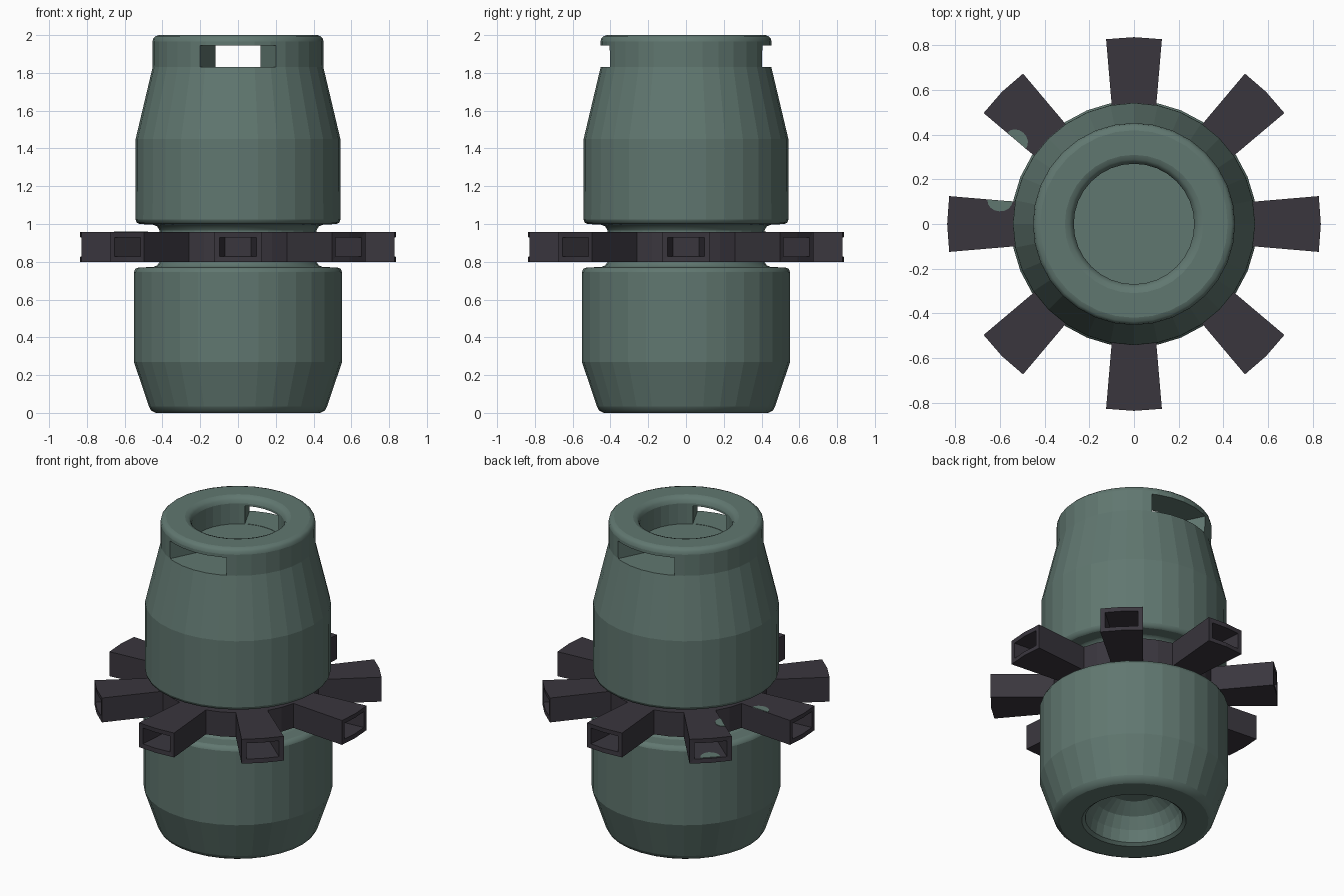
import bpy, bmesh, math
from math import sin, cos, radians, pi

if "Cube" in bpy.data.objects:
    bpy.data.objects.remove(bpy.data.objects["Cube"])


def material(name, rgb):
    m = bpy.data.materials.new(name)
    m.diffuse_color = (*rgb, 1)
    m.use_nodes = True
    m.node_tree.nodes["Principled BSDF"].inputs["Base Color"].default_value = m.diffuse_color
    return m


GREEN = material("grey_green", (0.118, 0.185, 0.162))
DARK = material("dark_grey", (0.042, 0.037, 0.048))


def finish(bm, name, mat):
    bmesh.ops.remove_doubles(bm, verts=bm.verts, dist=1e-5)
    bmesh.ops.recalc_face_normals(bm, faces=bm.faces)
    me = bpy.data.meshes.new(name)
    bm.to_mesh(me)
    bm.free()
    me.materials.append(mat)
    ob = bpy.data.objects.new(name, me)
    bpy.context.collection.objects.link(ob)
    return ob


def lathe(name, profile, mat, n=32, closed=False):
    """Spin (r, z) points; short profile steps (rounded edges) are smooth, long ones flat."""
    bm = bmesh.new()
    pts = profile + profile[:1] if closed else profile
    for (r0, z0), (r1, z1) in zip(pts, pts[1:]):
        soft = math.hypot(r1 - r0, z1 - z0) < 0.035
        for i in range(n):
            a, b = 2 * pi * i / n, 2 * pi * (i + 1) / n
            co = [(r0, z0, a), (r0, z0, b), (r1, z1, b), (r1, z1, a)]
            if r0 == 0:
                co.pop(1)
            elif r1 == 0:
                co.pop(2)
            f = bm.faces.new([bm.verts.new((r * cos(t), r * sin(t), z)) for r, z, t in co])
            f.smooth = soft
    return finish(bm, name, mat)


def prism(name, pts, z0, z1, mat):
    bm = bmesh.new()
    lo = [bm.verts.new((x, y, z0)) for x, y in pts]
    hi = [bm.verts.new((x, y, z1)) for x, y in pts]
    bm.faces.new(lo)
    bm.faces.new(hi)
    for i in range(len(pts)):
        j = (i + 1) % len(pts)
        bm.faces.new((lo[i], lo[j], hi[j], hi[i]))
    return finish(bm, name, mat)


# body: top well, rounded rim, shoulders, neck groove, lower barrel, hollow base
body = lathe("body", [
    (0, 1.828), (0.27, 1.828), (0.27, 1.96), (0.277, 1.98), (0.29, 1.993), (0.31, 2.0),
    (0.42, 2.0), (0.438, 1.994), (0.449, 1.983), (0.453, 1.965), (0.452, 1.83),
    (0.542, 1.45), (0.543, 1.025), (0.537, 1.008), (0.52, 1.0),
    (0.45, 0.996), (0.428, 0.988), (0.415, 0.965),
    (0.415, 0.80), (0.428, 0.78), (0.45, 0.772),
    (0.525, 0.77), (0.544, 0.763), (0.551, 0.745), (0.551, 0.27),
    (0.472, 0.035), (0.46, 0.013), (0.435, 0.0),
    (0.305, 0.0), (0.285, 0.015), (0.27, 0.09), (0.23, 0.16), (0.15, 0.215), (0, 0.24),
], GREEN)

# two hand slots under the rim
HALF = radians(26.4)
for mid in (-pi / 2, pi / 2):
    angs = [mid - HALF, mid + HALF]
    pts = [(0.15 * cos(a), 0.15 * sin(a)) for a in angs]
    pts += [(0.65 * cos(a), 0.65 * sin(a)) for a in reversed(angs)]
    cutter = prism("slot_cutter", pts, 1.83, 1.945, GREEN)
    mod = body.modifiers.new("slot", 'BOOLEAN')
    mod.operation, mod.solver, mod.object = 'DIFFERENCE', 'EXACT', cutter
    bpy.context.view_layer.update()
    dg = bpy.context.evaluated_depsgraph_get()
    body.data = bpy.data.meshes.new_from_object(body.evaluated_get(dg))
    body.modifiers.clear()
    bpy.data.objects.remove(cutter)

# collar around the neck
Z0, Z1 = 0.80, 0.957
ZC, H = (Z0 + Z1) / 2, (Z1 - Z0) / 2
lathe("collar_ring", [(0.40, Z0), (0.47, Z0), (0.47, Z1), (0.40, Z1)], DARK, closed=True)


# eight flared hollow arms
def arm(index):
    ang = index * pi / 4
    bm = bmesh.new()

    def loop(r, w, h, bulge):
        out = []
        for v, z in ((-w, -h), (0, -h), (w, -h), (w, h), (0, h), (-w, h)):
            u = r + (bulge if v == 0 else 0)
            out.append(bm.verts.new((u * cos(ang) - v * sin(ang),
                                     u * sin(ang) + v * cos(ang), ZC + z)))
        return out

    loops = [loop(0.44, 0.092, H, 0), loop(0.828, 0.125, H, 0.009),
             loop(0.828, 0.097, 0.051, 0.007), loop(0.50, 0.07, 0.049, 0)]
    for a, b in zip(loops, loops[1:]):
        for i in range(6):
            j = (i + 1) % 6
            bm.faces.new((a[i], a[j], b[j], b[i]))
    bm.faces.new(loops[0])
    bm.faces.new(loops[-1])
    finish(bm, f"arm_{index + 1}", DARK)


for k in range(8):
    arm(k)


# green paint spots on two arms
def spot(name, deg, r, v, size, start, z):
    a = radians(deg)
    pts = []
    for i in range(9):
        t = radians(start) + pi * i / 8
        u, w = r + size * cos(t), v + size * 0.85 * sin(t)
        pts.append((u * cos(a) - w * sin(a), u * sin(a) + w * cos(a)))
    prism(name, pts, z, z + 0.004, GREEN)


spot("spot_back_left", 135, 0.636, 0.108, 0.055, 184, Z1 - 0.001)
spot("spot_left", 180, 0.60, -0.105, 0.057, -4, Z1 - 0.001)
spot("spot_inside", 135, 0.825, 0.0, 0.07, 90, ZC - 0.052)
